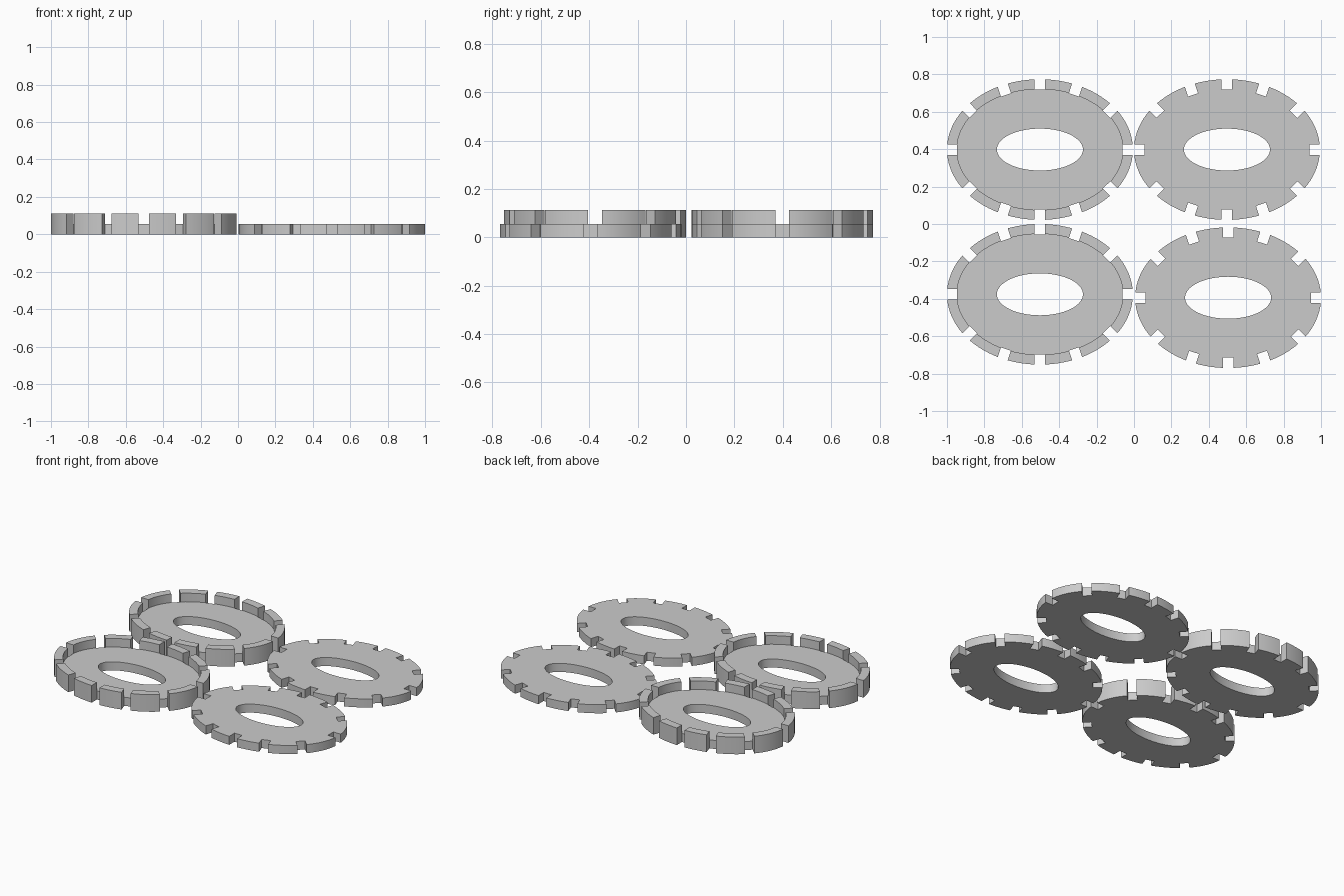
import bpy, bmesh
from math import sin, cos, pi, radians, sqrt, atan2
from mathutils import Matrix, Vector

if "Cube" in bpy.data.objects:
    bpy.data.objects.remove(bpy.data.objects["Cube"])

RX, RY = 0.497, 0.376          # outer oval
WALL = 0.053                   # rim thickness
HOLE_X, HOLE_Y = 0.23, 0.112   # centre opening
BASE, TOP = 0.056, 0.112       # plate and rim heights
NOTCH_W, NOTCH_D = 0.056, 0.055
SIDES = 96

grey = bpy.data.materials.new("grey")
grey.use_nodes = True
colour = (0.6, 0.6, 0.6, 1)
grey.diffuse_color = colour
grey.node_tree.nodes["Principled BSDF"].inputs["Base Color"].default_value = colour


def new_object(name, bm):
    bmesh.ops.recalc_face_normals(bm, faces=bm.faces)
    mesh = bpy.data.meshes.new(name)
    bm.to_mesh(mesh)
    bm.free()
    mesh.materials.append(grey)
    ob = bpy.data.objects.new(name, mesh)
    bpy.context.collection.objects.link(ob)
    return ob


def oval_solid(name, section):
    """Sweep a closed section of (x radius, y radius, z) round the oval."""
    bm = bmesh.new()
    loops = [[bm.verts.new((a * cos(2 * pi * i / SIDES), b * sin(2 * pi * i / SIDES), z))
              for i in range(SIDES)] for a, b, z in section]
    for k, loop in enumerate(loops):
        nxt = loops[(k + 1) % len(loops)]
        for i in range(SIDES):
            j = (i + 1) % SIDES
            bm.faces.new((loop[i], loop[j], nxt[j], nxt[i]))
    return new_object(name, bm)


def notch_cutter():
    """Twelve boxes, spaced evenly by angle and set square to the oval edge."""
    bm = bmesh.new()
    length = 0.2
    for k in range(12):
        d = Vector((cos(radians(30 * k)), sin(radians(30 * k)), 0))
        edge = d / sqrt((d.x / RX) ** 2 + (d.y / RY) ** 2)
        normal = Vector((edge.x / RX ** 2, edge.y / RY ** 2, 0)).normalized()
        centre = edge + normal * (length / 2 - NOTCH_D)
        bmesh.ops.create_cube(bm, size=1, matrix=Matrix.Translation(centre)
                              @ Matrix.Rotation(atan2(normal.y, normal.x), 4, 'Z')
                              @ Matrix.Diagonal((length, NOTCH_W, 1, 1)))
    ob = new_object("notch_cutter", bm)
    ob.hide_render = True
    return ob


def plate(name, x, y, rimmed):
    section = [(HOLE_X, HOLE_Y, 0), (HOLE_X, HOLE_Y, BASE)]
    if rimmed:
        section += [(RX - WALL, RY - WALL, BASE), (RX - WALL, RY - WALL, TOP)]
    section += [(RX, RY, TOP if rimmed else BASE), (RX, RY, 0)]
    ob = oval_solid(name, section)
    cutter = notch_cutter()
    mod = ob.modifiers.new("notches", 'BOOLEAN')
    mod.object, mod.operation, mod.solver = cutter, 'DIFFERENCE', 'EXACT'
    bpy.ops.object.select_all(action='DESELECT')
    bpy.context.view_layer.objects.active = ob
    ob.select_set(True)
    bpy.ops.object.modifier_apply(modifier=mod.name)
    bpy.data.objects.remove(cutter)
    bpy.ops.object.shade_smooth_by_angle(angle=radians(30))
    ob.location = (x, y, 0)


# Two rimmed trays on the right, two flat notched plates on the left
plate("back_rimmed_tray", -0.503, 0.398, True)
plate("front_rimmed_tray", -0.503, -0.376, True)
plate("back_flat_plate", 0.497, 0.398, False)
plate("front_flat_plate", 0.503, -0.394, False)
